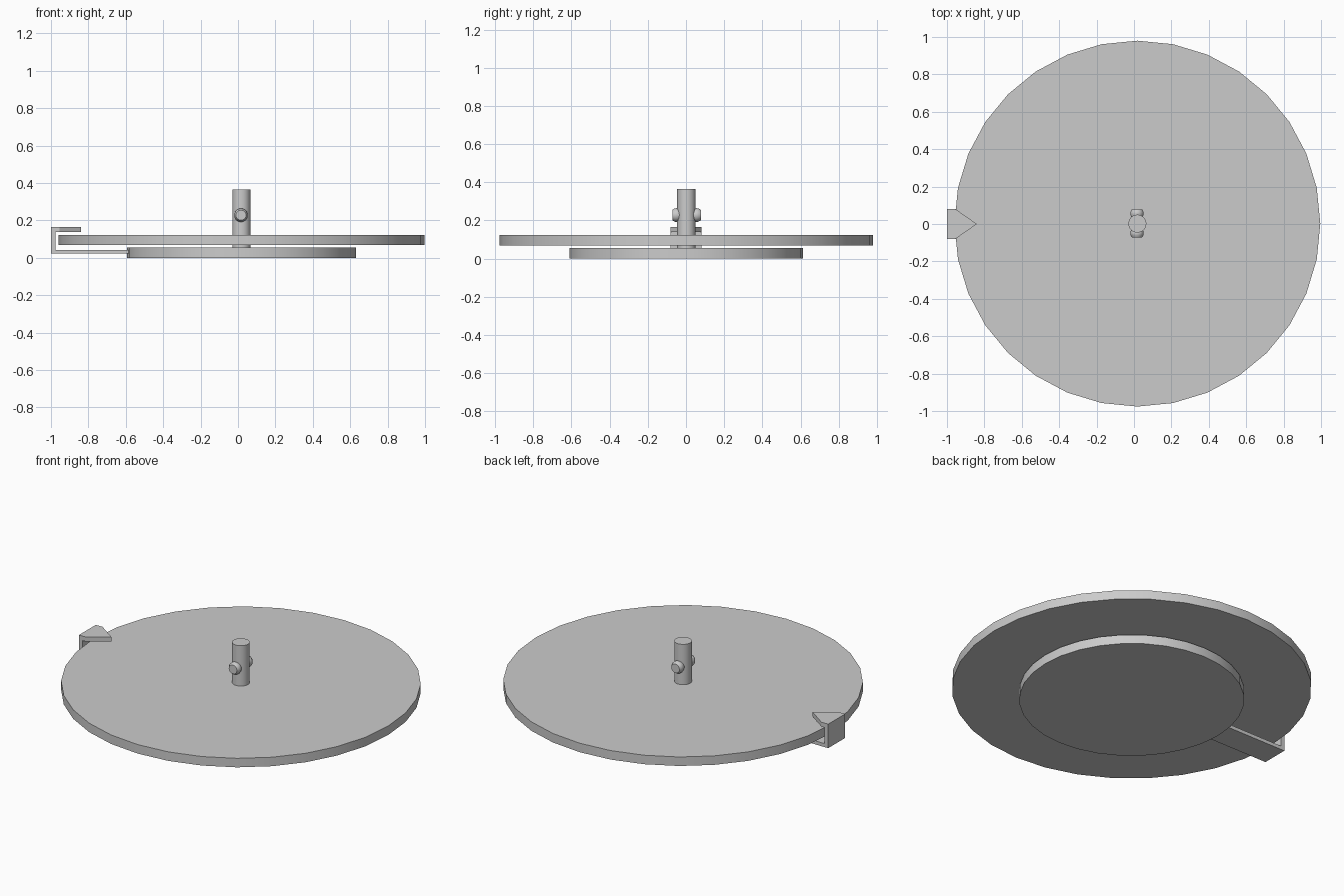
import bpy, bmesh
from math import cos, sin, pi

if "Cube" in bpy.data.objects:
    bpy.data.objects.remove(bpy.data.objects["Cube"])

CX = 0.018  # shared axis of the turning parts


def finish(name, bm, smooth=True):
    bmesh.ops.recalc_face_normals(bm, faces=bm.faces)
    mesh = bpy.data.meshes.new(name)
    bm.to_mesh(mesh)
    bm.free()
    ob = bpy.data.objects.new(name, mesh)
    bpy.context.collection.objects.link(ob)
    if smooth:
        bpy.ops.object.select_all(action='DESELECT')
        ob.select_set(True)
        bpy.context.view_layer.objects.active = ob
        bpy.ops.object.shade_smooth_by_angle(angle=0.52)
    return ob


def lathe(name, profile, sides, place):
    """Stack rings of (radius, height); place maps ring coordinates to the scene."""
    bm = bmesh.new()
    rings = [[bm.verts.new(place(r * cos(2 * pi * i / sides), r * sin(2 * pi * i / sides), h))
              for i in range(sides)] for r, h in profile]
    bm.faces.new(rings[0])
    bm.faces.new(rings[-1])
    for a, b in zip(rings, rings[1:]):
        for i in range(sides):
            j = (i + 1) % sides
            bm.faces.new((a[i], a[j], b[j], b[i]))
    return finish(name, bm)


def upright(x, y, h):
    return (CX + x, y + 0.002, h)


def prism(bm, outline, z0, z1):
    """Extrude an xy outline between two heights."""
    low = [bm.verts.new((x, y, z0)) for x, y in outline]
    high = [bm.verts.new((x, y, z1)) for x, y in outline]
    bm.faces.new(low)
    bm.faces.new(high)
    for i in range(len(low)):
        j = (i + 1) % len(low)
        bm.faces.new((low[i], low[j], high[j], high[i]))


# Base, turning plate and central spindle
lathe("base_disc", [(0.612, 0), (0.612, 0.055)], 32, upright)
lathe("turning_plate", [(0.978, 0.069), (0.978, 0.123)], 32, upright)
lathe("spindle", [(0.048, 0.055), (0.048, 0.365)], 32, upright)

# Studs on the front and back of the spindle
for side, name in ((-1, "front_stud"), (1, "back_stud")):
    lathe(name, [(0.03, 0.03), (0.036, 0.05), (0.035, 0.062), (0.027, 0.075)], 24,
          lambda x, y, h, s=side: (CX - 0.002 + x, s * h + 0.003, 0.228 + y))

# Pointer bracket: C-shaped strip wrapped around the plate edge
W = 0.08
bm = bmesh.new()
strip = [(-0.56, 0.022), (-1, 0.022), (-1, 0.166), (-0.955, 0.166),
         (-0.955, 0.139), (-0.976, 0.139), (-0.976, 0.043), (-0.56, 0.043)]
sides = [[bm.verts.new((x, y, z)) for x, z in strip] for y in (-W, W)]
for s in sides:
    bm.faces.new(s)
for i in range(len(strip)):
    j = (i + 1) % len(strip)
    bm.faces.new((sides[0][i], sides[0][j], sides[1][j], sides[1][i]))
finish("pointer_bracket", bm, False)

# Triangular pointer tip
bm = bmesh.new()
prism(bm, [(-0.955, -W), (-0.84, 0), (-0.955, W)], 0.139, 0.166)
finish("pointer_tip", bm, False)
